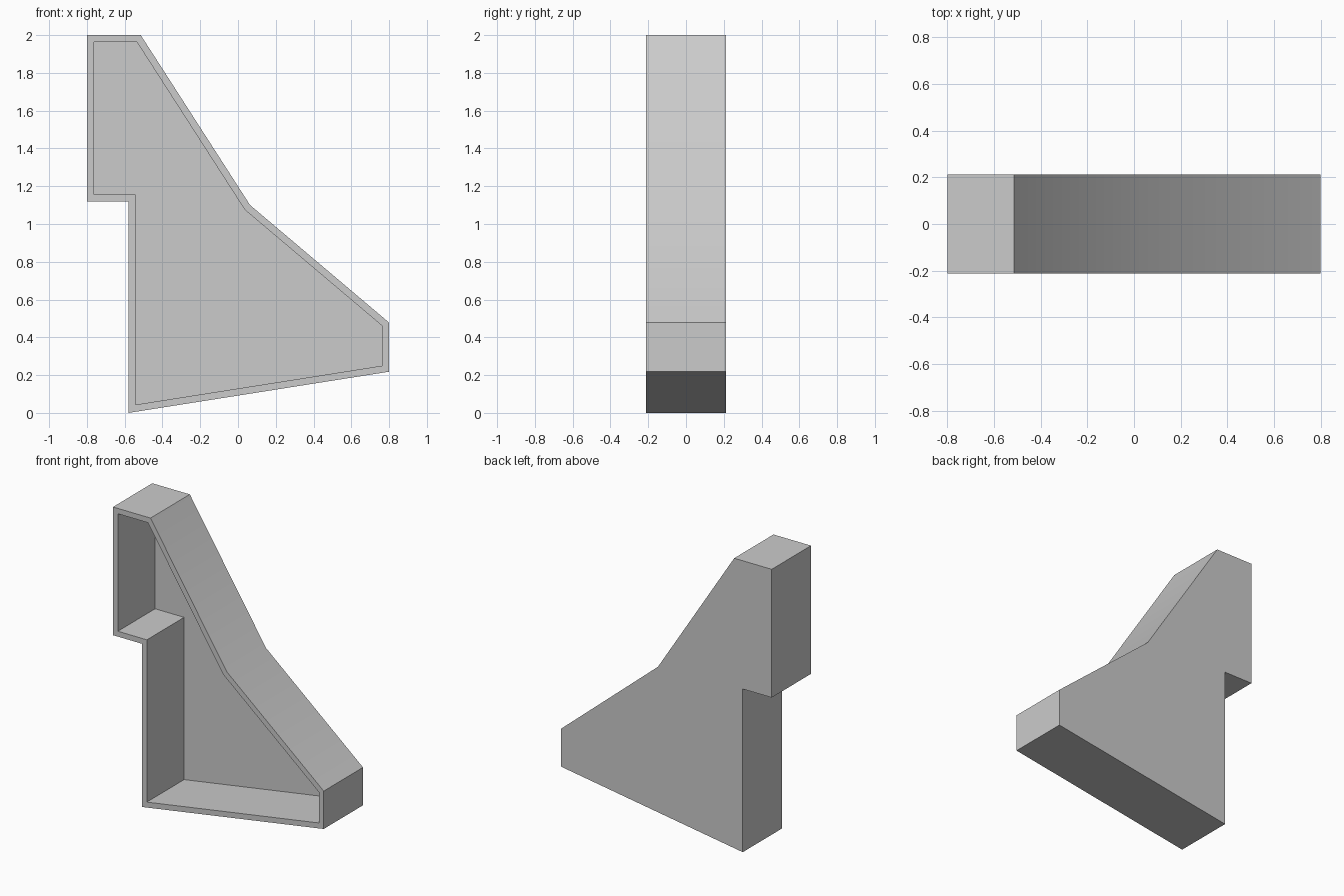
import bpy
import bmesh
from mathutils import Vector

if "Cube" in bpy.data.objects:
    bpy.data.objects.remove(bpy.data.objects["Cube"])

HALF_DEPTH = 0.213   # half of the overall depth
WALL = 0.037         # rim thickness
BACK = 0.022         # back panel thickness

# Side outline (x, z)
OUTLINE = [(-0.80, 2.0), (-0.515, 2.0), (0.064, 1.10), (0.80, 0.478),
           (0.80, 0.218), (-0.58, 0.0), (-0.58, 1.12), (-0.80, 1.12)]

grey = bpy.data.materials.new("plain grey")
grey.diffuse_color = (0.6, 0.6, 0.6, 1.0)
grey.use_nodes = True
grey.node_tree.nodes["Principled BSDF"].inputs["Base Color"].default_value = grey.diffuse_color

bm = bmesh.new()

# Solid slab: outline at the front, extruded to the back
front = bm.faces.new([bm.verts.new((x, -HALF_DEPTH, z)) for x, z in OUTLINE])
ext = bmesh.ops.extrude_face_region(bm, geom=[front], use_keep_orig=True)
moved = [g for g in ext["geom"] if isinstance(g, bmesh.types.BMVert)]
bmesh.ops.translate(bm, verts=moved, vec=Vector((0, 2 * HALF_DEPTH, 0)))
bmesh.ops.recalc_face_normals(bm, faces=bm.faces[:])

# Hollow pocket: inset the front face for the rim, then push it back
front = min(bm.faces, key=lambda f: f.calc_center_median().y)
bmesh.ops.inset_region(bm, faces=[front], thickness=WALL, use_even_offset=True)
ext = bmesh.ops.extrude_face_region(bm, geom=[front])
moved = [g for g in ext["geom"] if isinstance(g, bmesh.types.BMVert)]
bmesh.ops.translate(bm, verts=moved, vec=Vector((0, 2 * HALF_DEPTH - BACK, 0)))
if front.is_valid and not any(v.co.y > 0 for v in front.verts):
    bmesh.ops.delete(bm, geom=[front], context='FACES_ONLY')
bmesh.ops.recalc_face_normals(bm, faces=bm.faces[:])

mesh = bpy.data.meshes.new("hollow_bracket")
bm.to_mesh(mesh)
bm.free()
mesh.materials.append(grey)

bracket = bpy.data.objects.new("hollow_bracket", mesh)
bpy.context.collection.objects.link(bracket)
bpy.context.view_layer.objects.active = bracket
bracket.select_set(True)
bpy.ops.object.shade_smooth_by_angle(angle=0.5236)
